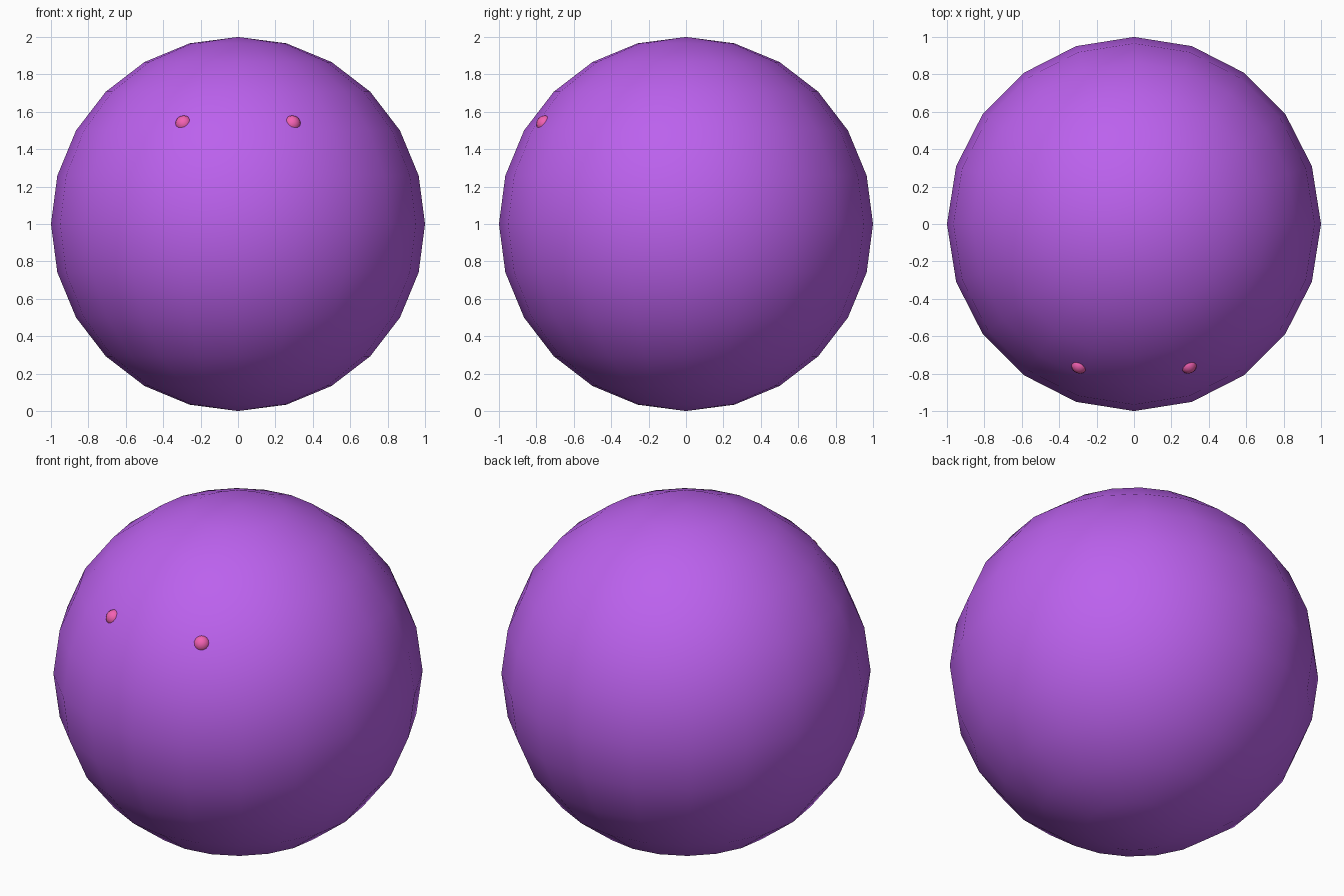
import bpy

if "Cube" in bpy.data.objects:
    bpy.data.objects.remove(bpy.data.objects["Cube"])


def material(name, color):
    m = bpy.data.materials.new(name)
    m.diffuse_color = color
    m.use_nodes = True
    m.node_tree.nodes["Principled BSDF"].inputs["Base Color"].default_value = m.diffuse_color
    return m


def ball(name, loc, radius, segments, rings, mat):
    bpy.ops.mesh.primitive_uv_sphere_add(
        segments=segments, ring_count=rings, radius=radius, location=loc)
    obj = bpy.context.object
    obj.name = name
    obj.data.materials.append(mat)
    bpy.ops.object.shade_smooth()
    return obj


purple = material("purple", (0.5, 0.12, 0.85, 1))
pink = material("pink", (0.9, 0.12, 0.45, 1))

# Round body
ball("body", (0, 0, 1), 1.0, 20, 12, purple)

# Small eyes, mostly sunk into the body
for side, name in ((-1, "left_eye"), (1, "right_eye")):
    ball(name, (side * 0.29, -0.755, 1.535), 0.045, 16, 10, pink)
